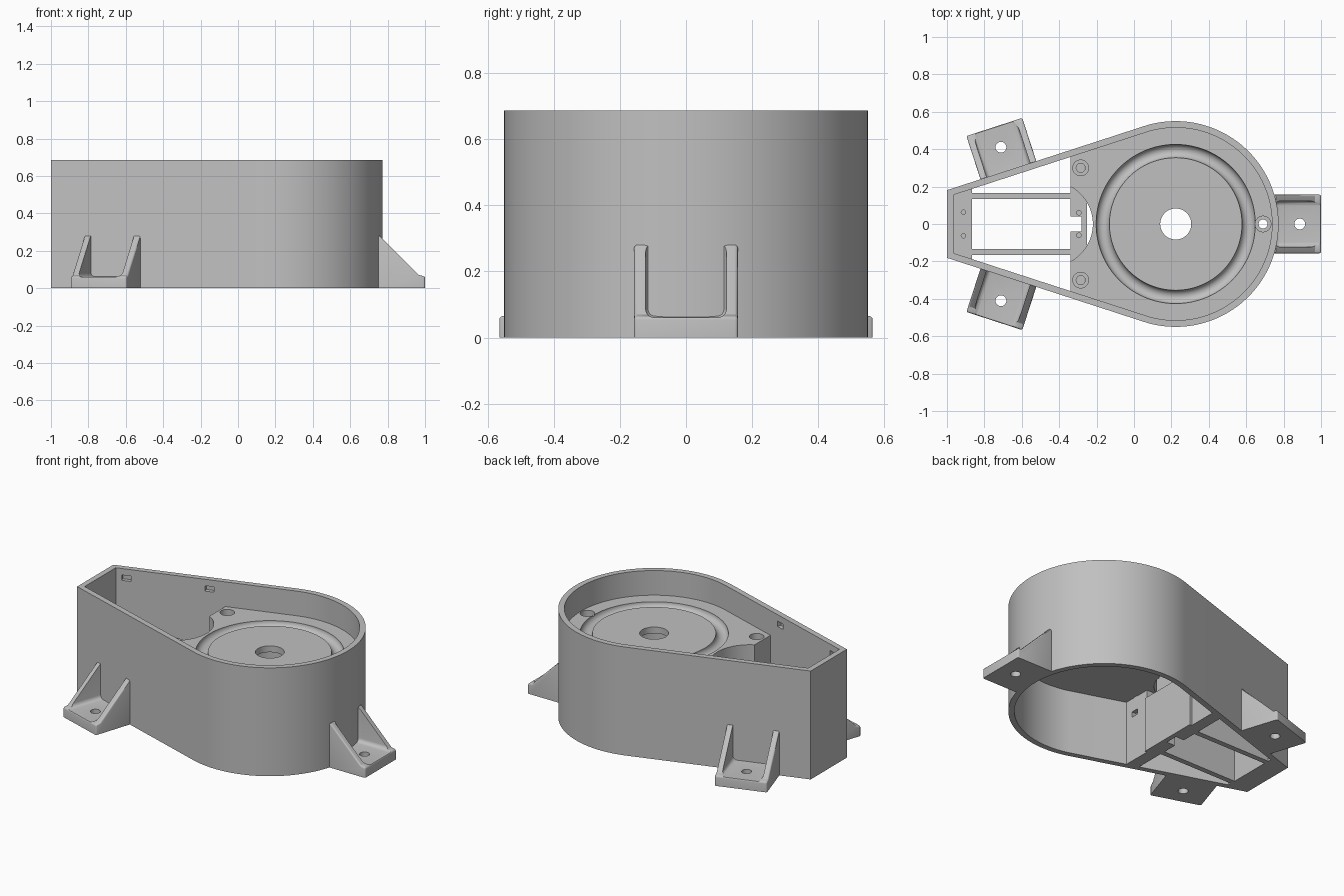
import bpy, bmesh, math
from mathutils import Matrix

cube = bpy.data.objects.get("Cube")
if cube:
    bpy.data.objects.remove(cube, do_unlink=True)

grey = bpy.data.materials.new("plain grey")
grey.use_nodes = True
COLOUR = (0.53, 0.53, 0.53, 1)
grey.diffuse_color = COLOUR
grey.node_tree.nodes["Principled BSDF"].inputs["Base Color"].default_value = COLOUR

CX, R, WALL, TILT = 0.223, 0.55, 0.035, math.radians(108)
HEIGHT, PLATE_TOP, PLATE_LOW, MOUNT_TOP = 0.686, 0.53, 0.41, 0.35


def add(name, bm):
    bmesh.ops.recalc_face_normals(bm, faces=bm.faces[:])
    mesh = bpy.data.meshes.new(name)
    bm.to_mesh(mesh)
    bm.free()
    mesh.materials.append(grey)
    obj = bpy.data.objects.new(name, mesh)
    bpy.context.collection.objects.link(obj)
    return obj


def prism(name, pts, z0, z1):
    bm = bmesh.new()
    face = bm.faces.new([bm.verts.new((x, y, z0)) for x, y in pts])
    top = bmesh.ops.extrude_face_region(bm, geom=[face])["geom"]
    verts = [v for v in top if isinstance(v, bmesh.types.BMVert)]
    bmesh.ops.translate(bm, verts=verts, vec=(0, 0, z1 - z0))
    return add(name, bm)


def box(name, x0, x1, y0, y1, z0, z1):
    return prism(name, [(x0, y0), (x1, y0), (x1, y1), (x0, y1)], z0, z1)


def disc(x, y, r, z0, z1, n=48):
    pts = [(x + r * math.cos(math.tau * i / n), y + r * math.sin(math.tau * i / n)) for i in range(n)]
    return prism("cutter", pts, z0, z1)


def apply(obj, kind, **settings):
    mod = obj.modifiers.new(kind.lower(), kind)
    for key, value in settings.items():
        setattr(mod, key, value)
    bpy.context.view_layer.update()
    mesh = bpy.data.meshes.new_from_object(obj.evaluated_get(bpy.context.evaluated_depsgraph_get()))
    obj.modifiers.clear()
    obj.data = mesh


def cut(obj, cutter):
    apply(obj, "BOOLEAN", operation="DIFFERENCE", solver="EXACT", object=cutter)
    bpy.data.objects.remove(cutter, do_unlink=True)


def side_y(inset, x):
    """Half width of the straight tapered side at x."""
    return (R - inset - (x - CX) * math.cos(TILT)) / math.sin(TILT)


def teardrop(inset, x_end, n=96):
    r = R - inset
    arc = [-TILT + 2 * TILT * i / n for i in range(n + 1)]
    pts = [(CX + r * math.cos(a), r * math.sin(a)) for a in arc]
    return pts + [(x_end, side_y(inset, x_end)), (x_end, -side_y(inset, x_end))]


# Outer wall, open at top and bottom
wall = prism("outer_wall", teardrop(0, -1), 0, HEIGHT)
cut(wall, prism("cutter", teardrop(WALL, -1 + WALL), -0.1, HEIGHT + 0.1))

# Snap slots inside the straight sides
for x in (-0.905, -0.43):
    for s in (1, -1):
        slot = box("cutter", -0.027, 0.027, -0.024, 0.024, -0.017, 0.017)
        slot.data.transform(Matrix.Translation((x, s * side_y(WALL, x), 0.628))
                            @ Matrix.Rotation(s * (TILT - math.pi / 2), 4, "Z"))
        cut(wall, slot)

# Bearing plate with ring groove, stepped centre hole, screw holes and concave edge
plate = prism("bearing_plate", teardrop(0.02, -0.34), PLATE_LOW, PLATE_TOP)
cut(plate, disc(-0.447, 0, 0.227, 0.1, 0.7, 96))
cut(plate, disc(CX, 0, 0.083, 0.1, 0.7))
cut(plate, disc(CX, 0, 0.14, 0.1, PLATE_TOP - 0.04))
bm = bmesh.new()
N, M = 96, 20
rings = []
for i in range(N):
    a = math.tau * i / N
    ring = []
    for j in range(M):
        b = math.tau * (j + 0.5) / M
        rad = 0.39 + 0.036 * math.cos(b)
        ring.append(bm.verts.new((CX + rad * math.cos(a), rad * math.sin(a), PLATE_TOP + 0.036 * math.sin(b))))
    rings.append(ring)
for i in range(N):
    p, q = rings[i], rings[(i + 1) % N]
    for j in range(M):
        k = (j + 1) % M
        bm.faces.new((p[j], q[j], q[k], p[k]))
cut(plate, add("cutter", bm))
for x, y in ((0.69, 0), (-0.285, 0.3), (-0.285, -0.3)):
    cut(plate, disc(x, y, 0.042, PLATE_TOP - 0.05, 0.7, 32))
    cut(plate, disc(x, y, 0.024, 0.1, 0.7, 32))

# Cross wall with a lowered centre for the motor mount and a cable notch
half = [(-0.28, 0.04), (-0.34, 0.04), (-0.34, side_y(0.02, -0.34)),
        (-0.265, side_y(0.02, -0.265)), (-0.265, 0.2), (-0.25, 0.2)]
divider = prism("cross_wall", half + [(x, -y) for x, y in reversed(half)], 0, PLATE_LOW + 0.01)
cut(divider, box("cutter", -0.5, 0, -0.2, 0.2, MOUNT_TOP, 0.6))
for s in (1, -1):
    cut(divider, disc(-0.295, s * 0.06, 0.012, 0.25, 0.6, 20))
    cut(divider, box("cutter", -0.295, -0.1, s * 0.31 - 0.025, s * 0.31 + 0.025, 0.29, 0.325))

# Motor mount block at the narrow end
a, b = side_y(0.02, -0.98), side_y(0.02, -0.865)
block = prism("end_mount", [(-0.98, -a), (-0.865, -b), (-0.865, b), (-0.98, a)], 0, MOUNT_TOP)
for s in (1, -1):
    cut(block, disc(-0.912, s * 0.063, 0.012, 0.25, 0.6, 20))

# Rails on both sides of the motor bay
rails = [box("motor_bay_rail", -0.88, -0.33, s * 0.15 - 0.017, s * 0.15 + 0.017, 0, MOUNT_TOP) for s in (1, -1)]


def foot(name, angle, slide, out):
    """Mounting foot: a bevelled wedge hollowed into a base and two gussets."""
    profile = [(0.522, -0.05), (0.777, -0.05), (0.777, 0.063), (0.745, 0.07), (0.535, 0.28), (0.522, 0.28)]
    obj = prism(name, profile, -0.157, 0.157)
    # stand the profile upright: its second axis becomes z
    obj.data.transform(Matrix.Rotation(math.pi / 2, 4, "X"))
    apply(obj, "BEVEL", width=0.01, segments=3, limit_method="ANGLE", angle_limit=0.9)
    # flat underside
    cut(obj, box("cutter", 0.3, 1.2, -0.4, 0.4, -0.2, 0))
    # pocket reaches into the wall so only the two gussets remain
    pocket = box("cutter", 0.53 - out, 1.2, -0.122, 0.122, 0.061, 0.6)
    apply(pocket, "BEVEL", width=0.025, segments=5, limit_method="ANGLE", angle_limit=0.5)
    cut(obj, pocket)
    cut(obj, disc(0.663, 0, 0.029, -0.1, 0.3, 32))
    obj.data.transform(Matrix.Translation((CX, 0, 0)) @ Matrix.Rotation(angle, 4, "Z")
                       @ Matrix.Translation((out, slide, 0)))
    return obj


feet = [foot("round_end_foot", 0, 0, 0),
        foot("back_foot", TILT, 0.762, 0.016),
        foot("front_foot", -TILT, -0.762, 0.016)]

# Smooth the curved surfaces, keep edges sharp
bpy.ops.object.select_all(action="DESELECT")
for obj in [wall, plate, divider, block] + rails + feet:
    obj.select_set(True)
bpy.context.view_layer.objects.active = wall
bpy.ops.object.shade_smooth_by_angle(angle=math.radians(30))
